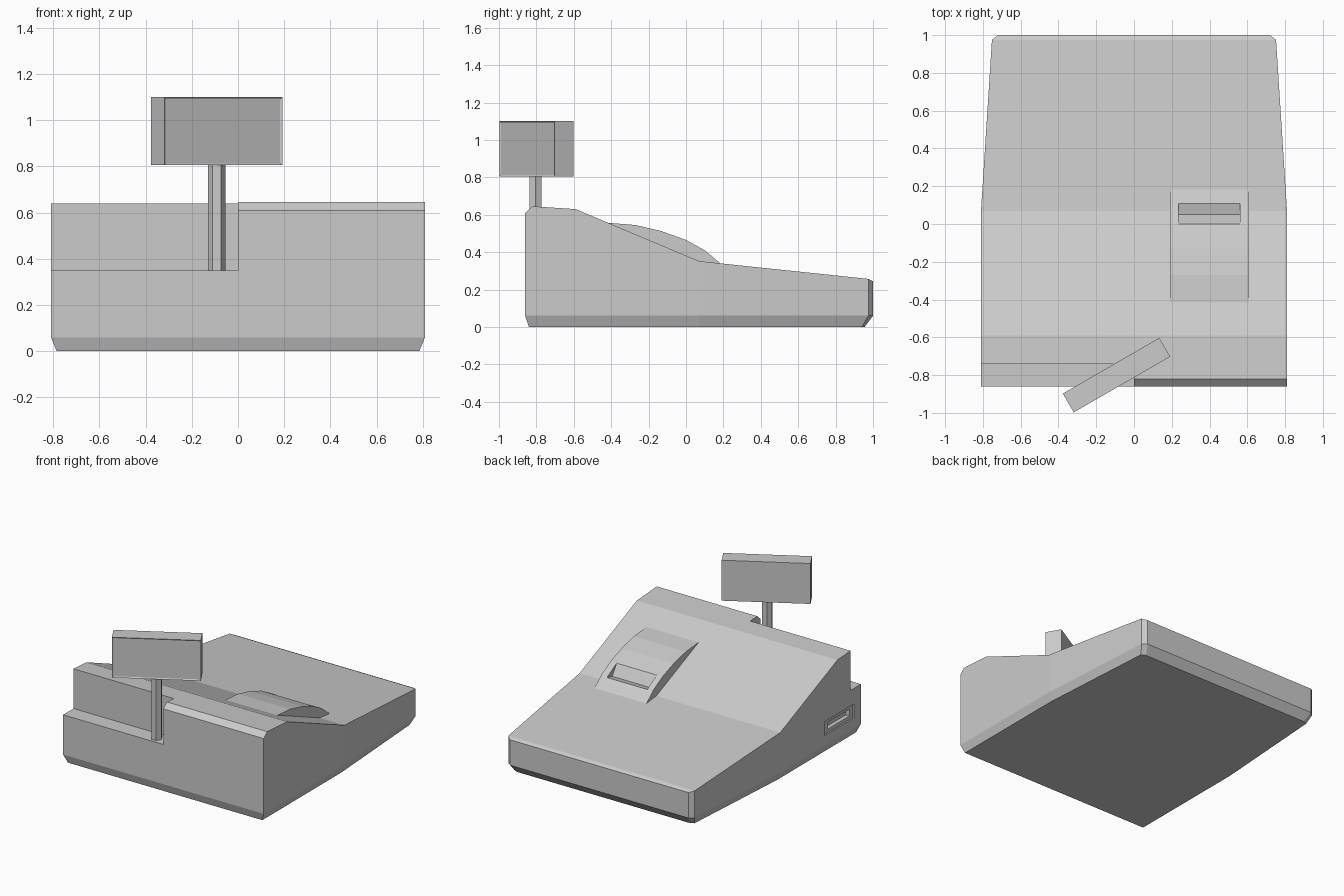
import bpy, bmesh
from math import radians
from mathutils import Matrix

if "Cube" in bpy.data.objects:
    bpy.data.objects.remove(bpy.data.objects["Cube"])


def mesh_object(name, verts, faces):
    bm = bmesh.new()
    vs = [bm.verts.new(v) for v in verts]
    for f in faces:
        bm.faces.new([vs[i] for i in f])
    bmesh.ops.recalc_face_normals(bm, faces=bm.faces)
    mesh = bpy.data.meshes.new(name)
    bm.to_mesh(mesh)
    bm.free()
    ob = bpy.data.objects.new(name, mesh)
    bpy.context.collection.objects.link(ob)
    return ob


def prism(name, profile, x0, x1):
    """Extrude a (y, z) profile along x."""
    n = len(profile)
    verts = [(x, y, z) for x in (x0, x1) for y, z in profile]
    faces = [tuple(range(n)), tuple(range(n, 2 * n))]
    faces += [(i, (i + 1) % n, (i + 1) % n + n, i + n) for i in range(n)]
    return mesh_object(name, verts, faces)


def box(name, x0, x1, y0, y1, z0, z1):
    return prism(name, [(y0, z0), (y1, z0), (y1, z1), (y0, z1)], x0, x1)


def boolean(target, tool, operation):
    tool.hide_render = True
    mod = target.modifiers.new("bool", 'BOOLEAN')
    mod.object, mod.operation, mod.solver = tool, operation, 'EXACT'
    bpy.context.view_layer.objects.active = target
    bpy.ops.object.modifier_apply(modifier=mod.name)
    bpy.data.objects.remove(tool)


# Body: cross-sections from front to back (y, bottom y, half width, top z)
stations = [(-0.86, -0.84, 0.81, 0.61), (-0.82, -0.81, 0.81, 0.645),
            (-0.59, -0.59, 0.81, 0.63), (0.07, 0.07, 0.81, 0.352),
            (0.975, 0.94, 0.752, 0.257), (1.0, 0.955, 0.72, 0.245)]
verts, faces = [], []
for y, yb, h, top in stations:
    verts += [(-h + 0.025, yb, 0), (-h, y, 0.06), (-h, y, top),
              (h, y, top), (h, y, 0.06), (h - 0.025, yb, 0)]
for s in range(len(stations) - 1):
    a = s * 6
    faces += [(a + i, a + (i + 1) % 6, a + 6 + (i + 1) % 6, a + 6 + i) for i in range(6)]
for a in (0, 6 * (len(stations) - 1)):
    faces += [(a + 1, a + 2, a + 3, a + 4), (a, a + 1, a + 4, a + 5)]
body = mesh_object("register_body", verts, faces)

# Step in the front left for the customer display
boolean(body, box("step_cutter", -1, 0, -1, -0.74, 0.35, 1), 'DIFFERENCE')

# Recessed socket on the left side
boolean(body, box("socket_cutter", -1, -0.80, -0.78, -0.44, 0.135, 0.235), 'DIFFERENCE')
boolean(body, box("socket_inner_cutter", -1, -0.77, -0.74, -0.49, 0.16, 0.21), 'DIFFERENCE')

# Curved printer cover with a paper slot
cover = prism("printer_cover", [(-0.42, 0.557), (-0.27, 0.545), (-0.13, 0.512), (0, 0.465),
                                (0.1, 0.41), (0.185, 0.339), (0.07, 0.32), (-0.41, 0.52)],
              0.19, 0.61)
boolean(cover, prism("slot_cutter", [(0, 0.465), (0.05, 0.388), (0.11, 0.402),
                                     (0.2, 0.6), (0, 0.6)], 0.235, 0.56), 'DIFFERENCE')
boolean(body, cover, 'UNION')

# Hexagonal display pole
bpy.ops.mesh.primitive_cylinder_add(vertices=6, radius=0.038, depth=0.456,
                                    location=(-0.0925, -0.805, 0.578),
                                    rotation=(0, 0, radians(30)))
bpy.context.object.name = "display_pole"

# Turned customer display with a shallow screen inset
display = box("customer_display", -0.295, 0.295, -0.0575, 0.0575, 0.805, 1.10)
bm = bmesh.new()
bm.from_mesh(display.data)
front = [f for f in bm.faces if f.normal.y < -0.9]
bmesh.ops.inset_region(bm, faces=front, thickness=0.012, depth=-0.005)
bm.to_mesh(display.data)
bm.free()
display.data.transform(Matrix.Translation((-0.0925, -0.80, 0)) @ Matrix.Rotation(radians(30), 4, 'Z'))
